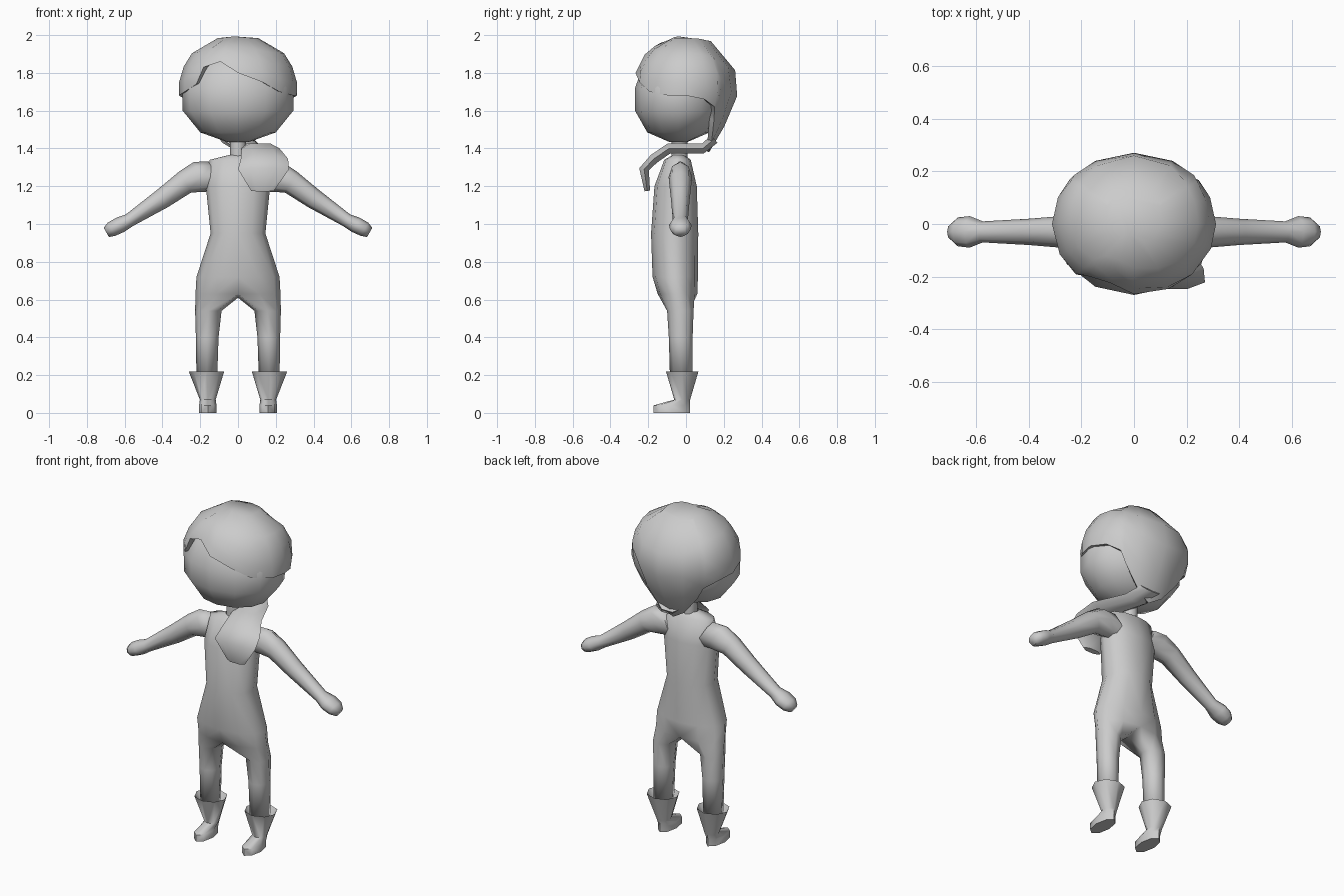
import bpy, bmesh, math
from mathutils import Vector

if "Cube" in bpy.data.objects:
    bpy.data.objects.remove(bpy.data.objects["Cube"])

X, Y, Z = Vector((1, 0, 0)), Vector((0, 1, 0)), Vector((0, 0, 1))
grey = bpy.data.materials.new("plain_grey")
grey.diffuse_color = (0.6, 0.6, 0.6, 1)
grey.use_nodes = True
grey.node_tree.nodes["Principled BSDF"].inputs["Base Color"].default_value = grey.diffuse_color


def ring(c, ru, rv, u=X, v=Y, n=8, start=0.0):
    """Closed loop of n points around c."""
    return [Vector(c) + u * ru * math.cos(start + math.tau * i / n)
            + v * rv * math.sin(start + math.tau * i / n) for i in range(n)]


def finish(name, bm, mirror=False, angle=70):
    bmesh.ops.recalc_face_normals(bm, faces=bm.faces)
    me = bpy.data.meshes.new(name)
    bm.to_mesh(me)
    bm.free()
    me.materials.append(grey)
    ob = bpy.data.objects.new(name, me)
    bpy.context.collection.objects.link(ob)
    bpy.ops.object.select_all(action='DESELECT')
    ob.select_set(True)
    bpy.context.view_layer.objects.active = ob
    bpy.ops.object.shade_smooth_by_angle(angle=math.radians(angle))
    if mirror:
        m = ob.modifiers.new("mirror", 'MIRROR')
        m.use_clip = True
    return ob


def loft(name, rings, mirror=False, cap_start=True, cap_end=True, skip=None, angle=70):
    """Skin a list of equal rings; skip(row, col) leaves a face out."""
    bm = bmesh.new()
    rows = [[bm.verts.new(p) for p in r] for r in rings]
    n = len(rows[0])
    for j in range(len(rows) - 1):
        for i in range(n):
            if not (skip and skip(j, i)):
                k = (i + 1) % n
                bm.faces.new((rows[j][i], rows[j][k], rows[j + 1][k], rows[j + 1][i]))
    if cap_start:
        bm.faces.new(rows[0])
    if cap_end:
        bm.faces.new(rows[-1])
    bmesh.ops.delete(bm, geom=[v for v in bm.verts if not v.link_faces], context='VERTS')
    return finish(name, bm, mirror, angle)


# Head: z, half width, half depth, y centre
loft("head", [ring((0, y, z), rx, ry, n=12) for z, rx, ry, y in (
    (1.435, .06, .05, -.04), (1.485, .20, .165, -.04), (1.60, .293, .235, -.035),
    (1.72, .295, .235, -.035), (1.83, .25, .21, -.02), (1.93, .14, .12, 0))], angle=180)
loft("neck", [ring((0, -.035, z), .043, .043) for z in (1.32, 1.48)])

# Body: half torso running into one leg, mirrored
rings = []
for z, rx, y, ry in ((1.365, .05, -.04, .03), (1.34, .15, -.045, .07), (1.2, .17, -.055, .112),
                     (.95, .145, -.06, .125), (.72, .22, -.057, .12), (.63, .225, -.045, .105)):
    arc = [Vector((rx * math.sin(math.pi * i / 6), y - ry * math.cos(math.pi * i / 6), z))
           for i in range(7)]
    rings.append(arc + [Vector((0, y, z - .02))])
for z, x, r, y, ry in ((.54, .157, .07, -.03, .07), (.4, .163, .063, -.028, .06),
                       (.19, .165, .06, -.025, .055)):
    rings.append(ring((x, y, z), r, ry, u=Y * -1, v=X, start=-math.pi / 4))
loft("body", rings, mirror=True, cap_start=False, angle=180,
     skip=lambda j, i: j < 5 and i >= 6)

# Arms and mitten hands: x, z, radius across, half depth
tilt = Vector((.5, 0, .866))
loft("arm", [ring((x, -.03, z), ry, r, u=Y, v=tilt) for x, z, r, ry in (
    (.11, 1.25, .095, .055), (.19, 1.25, .09, .062), (.28, 1.222, .064, .06),
    (.40, 1.135, .054, .05), (.575, 1.02, .036, .04), (.625, .995, .043, .06),
    (.67, .972, .040, .055), (.697, .955, .028, .03))], mirror=True)

# Boots: flared cuff, narrow ankle, forward toe
loft("boot", [ring((x, y, z), rx, ry) for x, y, z, rx, ry in (
    (.165, -.025, .16, .05, .05), (.167, -.02, .22, .094, .086), (.16, -.02, .07, .042, .042),
    (.16, -.075, .04, .046, .096), (.16, -.075, 0, .046, .096))],
    mirror=True, cap_start=False, angle=60)

# Hair cap: swept fringe in front, tapering to the nape behind
PROFILE = ((1.38, .45), (1.5, .72), (1.68, 1), (1.79, 1), (1.9, .8), (1.98, .43), (2.0, 0))
HAIRLINE = ((-180, 1.38), (-152, 1.43), (-133, 1.55), (-128, 1.62), (-112, 1.66), (-90, 1.68),
            (-65, 1.70), (-45, 1.74), (-39, 1.83), (-20, 1.86), (0, 1.80), (25, 1.75),
            (45, 1.70), (70, 1.68), (90, 1.68), (112, 1.66), (128, 1.62), (133, 1.55), (152, 1.43))


def spread(z):
    for (z0, s0), (z1, s1) in zip(PROFILE, PROFILE[1:]):
        if z <= z1:
            return s0 + (s1 - s0) * (z - z0) / (z1 - z0)
    return 0


def hair_point(deg, z, inset=1.0):
    a, s = math.radians(deg), spread(z) * inset
    return Vector((.312 * s * math.sin(a), -.272 * s * math.cos(a), z))


rings = [[hair_point(d, h + (2 - h) * f) for d, h in HAIRLINE] for f in (.95, .7, .48, .22, 0)]
rings.append([hair_point(d, h, .84) + Z * .01 for d, h in HAIRLINE])
loft("hair_cap", rings, cap_end=False)

# Ponytail: flat lock brought over one shoulder, widest near the tip
path = [Vector(p) for p in ((.01, .15, 1.45), (.06, .09, 1.40), (.12, -.09, 1.40),
                            (.14, -.17, 1.345), (.135, -.222, 1.29), (.13, -.205, 1.175))]
sizes = ((.07, .03), (.08, .03), (.10, .032), (.125, .03), (.135, .03), (.06, .017))
rings = []
for i, (p, (w, t)) in enumerate(zip(path, sizes)):
    d = path[min(i + 1, 5)] - path[max(i - 1, 0)]
    rings.append(ring(p, w, t, u=X, v=d.cross(X).normalized(), n=6))
loft("ponytail", rings)
